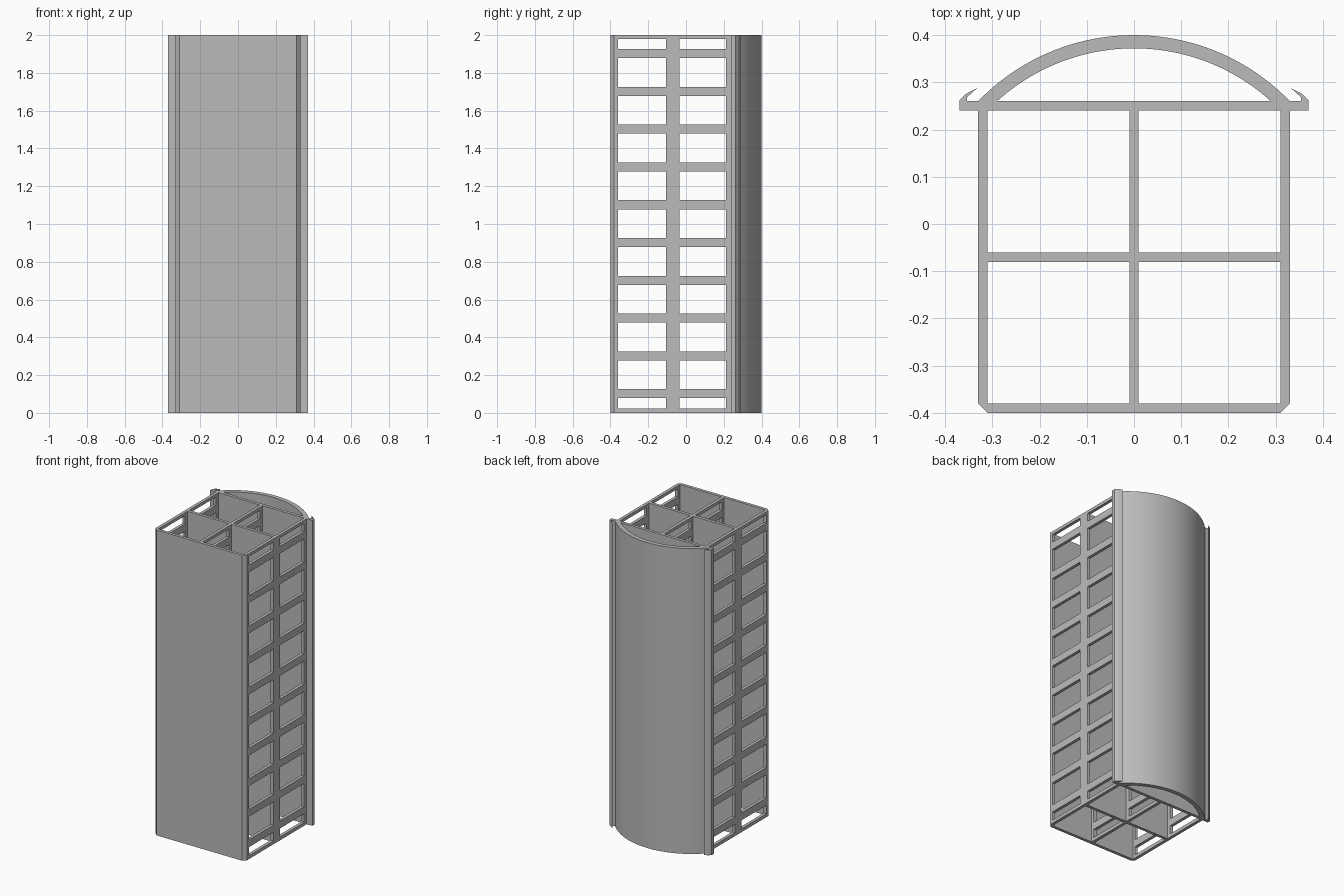
import bpy, bmesh, math

HEIGHT = 2.0
T = 0.02            # wall thickness

cube = bpy.data.objects.get("Cube")
if cube:
    bpy.data.objects.remove(cube, do_unlink=True)

grey = bpy.data.materials.new("light_grey")
grey.use_nodes = True
colour = (0.5, 0.5, 0.5, 1)
grey.diffuse_color = colour
grey.node_tree.nodes["Principled BSDF"].inputs["Base Color"].default_value = colour


def add_object(name, bm):
    bmesh.ops.recalc_face_normals(bm, faces=bm.faces)
    mesh = bpy.data.meshes.new(name)
    bm.to_mesh(mesh)
    bm.free()
    mesh.materials.append(grey)
    obj = bpy.data.objects.new(name, mesh)
    bpy.context.collection.objects.link(obj)
    return obj


def extrude_profile(name, points):
    """Raise a plan outline to the full height."""
    bm = bmesh.new()
    face = bm.faces.new([bm.verts.new((x, y, 0)) for x, y in points])
    ext = bmesh.ops.extrude_face_region(bm, geom=[face])["geom"]
    top = [v for v in ext if isinstance(v, bmesh.types.BMVert)]
    bmesh.ops.translate(bm, verts=top, vec=(0, 0, HEIGHT))
    return add_object(name, bm)


def symmetric(half):
    """Complete a +x half outline with its mirror image."""
    return half + [(-x, y) for x, y in reversed(half)]


def window_wall(name, x):
    """Ladder wall: a grid without its window cells, thickened."""
    ys = [-0.38, -0.36, -0.105, -0.035, 0.213, 0.24]
    zs = [0, 0.022]
    for k in range(10):
        zs += [0.078 + 0.2 * k, 0.126 + 0.2 * k]
    zs += [1.98, HEIGHT]
    bm = bmesh.new()
    grid = [[bm.verts.new((x, y, z)) for z in zs] for y in ys]
    for i in range(len(ys) - 1):
        for j in range(len(zs) - 1):
            if i % 2 and j % 2:
                continue        # window opening
            bm.faces.new((grid[i][j], grid[i + 1][j],
                          grid[i + 1][j + 1], grid[i][j + 1]))
    obj = add_object(name, bm)
    solid = obj.modifiers.new("thickness", 'SOLIDIFY')
    solid.thickness = T
    solid.offset = 0
    return obj


# Front panel with chamfered corners
extrude_profile("front_panel", symmetric([(0.31, -0.4), (0.33, -0.38)]))

# Ladder walls with windows
window_wall("left_wall", 0.32)
window_wall("centre_wall", 0)
window_wall("right_wall", -0.32)

# Solid cross dividers
for side, s in (("left", 1), ("right", -1)):
    extrude_profile(side + "_divider", [(s * 0.01, -0.08), (s * 0.31, -0.08),
                                        (s * 0.31, -0.06), (s * 0.01, -0.06)])

# Back panel with hooked flanges
extrude_profile("back_panel", symmetric([
    (0.37, 0.24), (0.37, 0.262), (0.355, 0.276), (0.332, 0.288),
    (0.354, 0.268), (0.354, 0.26)]))

# Curved back cover, two concentric arcs
CENTRE_Y, STEPS = -0.059, 48


def arc(radius):
    start = math.asin((0.26 - CENTRE_Y) / radius)
    angles = [start + (math.pi - 2 * start) * i / STEPS for i in range(STEPS + 1)]
    return [(radius * math.cos(a), CENTRE_Y + radius * math.sin(a)) for a in angles]


cover = extrude_profile("curved_cover", arc(0.459) + arc(0.431)[::-1])
bpy.ops.object.select_all(action='DESELECT')
cover.select_set(True)
bpy.context.view_layer.objects.active = cover
bpy.ops.object.shade_smooth_by_angle(angle=math.radians(30))
